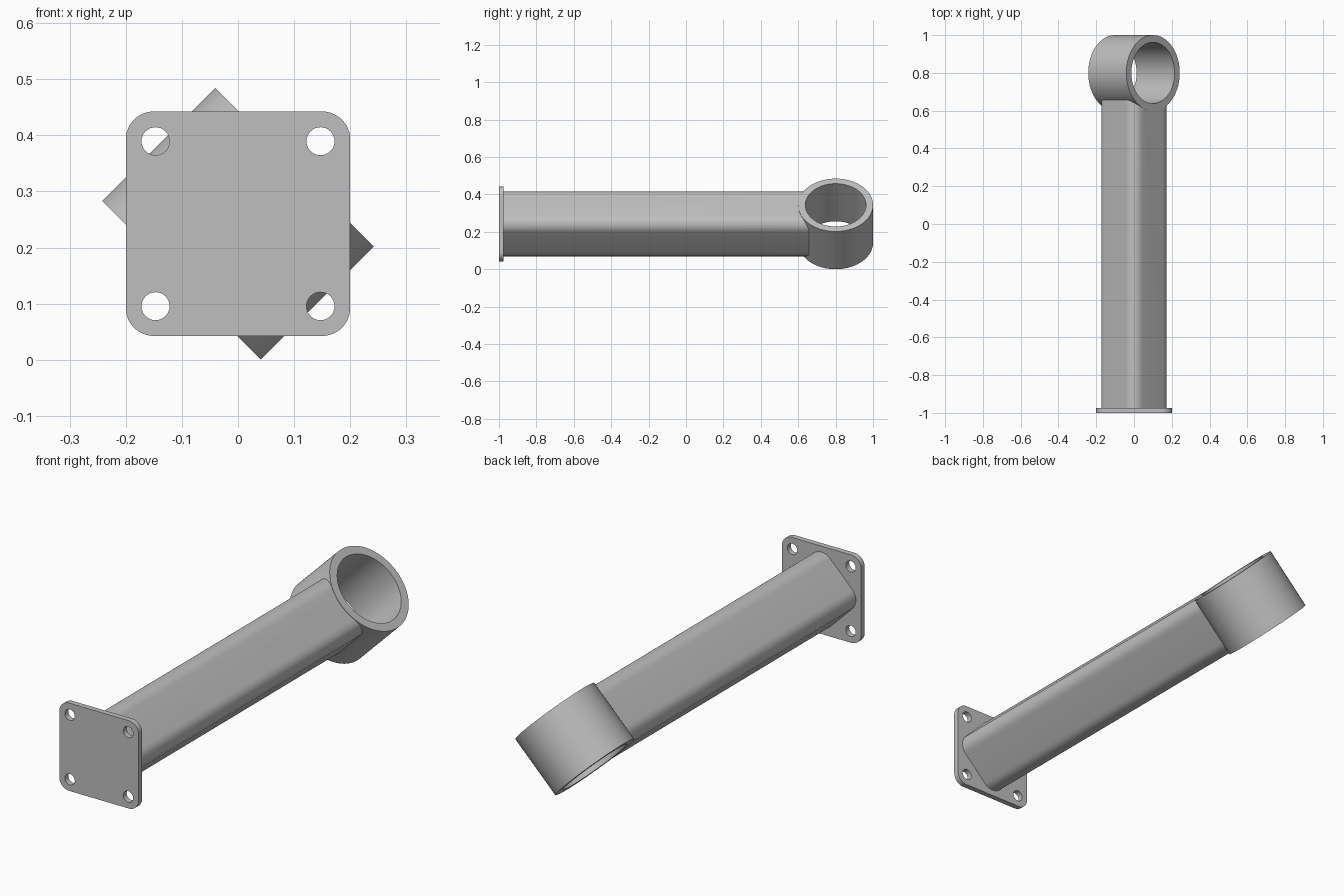
import bpy, bmesh
from math import pi, sin, cos, radians

default = bpy.data.objects.get("Cube")
if default:
    bpy.data.objects.remove(default, do_unlink=True)

AXIS_Z = 0.2425          # height of the arm's centre line
RING_Y = 0.8             # centre of the ring along the arm

steel = bpy.data.materials.new("grey steel")
steel.use_nodes = True
colour = (0.52, 0.52, 0.52, 1)
steel.diffuse_color = colour
steel.node_tree.nodes["Principled BSDF"].inputs["Base Color"].default_value = colour


def circle(radius, cx=0, cy=0, steps=96):
    return [(cx + radius * cos(2 * pi * i / steps), cy + radius * sin(2 * pi * i / steps))
            for i in range(steps)]


def rounded_square(half, radius, steps=12):
    points = []
    inner = half - radius
    for quarter, (sx, sy) in enumerate([(1, 1), (-1, 1), (-1, -1), (1, -1)]):
        for i in range(steps + 1):
            a = (quarter + i / steps) * pi / 2
            points.append((sx * inner + radius * cos(a), sy * inner + radius * sin(a)))
    return points


def extrude(name, outlines, length, location, rotation):
    """Solid from flat outlines; inner outlines become holes."""
    curve = bpy.data.curves.new(name, 'CURVE')
    curve.dimensions = '2D'
    curve.fill_mode = 'BOTH'
    curve.extrude = length / 2
    for outline in outlines:
        spline = curve.splines.new('POLY')
        spline.points.add(len(outline) - 1)
        for point, (x, y) in zip(spline.points, outline):
            point.co = (x, y, 0, 1)
        spline.use_cyclic_u = True
    obj = bpy.data.objects.new(name, curve)
    bpy.context.collection.objects.link(obj)
    obj.location = location
    obj.rotation_euler = rotation
    bpy.ops.object.select_all(action='DESELECT')
    obj.select_set(True)
    bpy.context.view_layer.objects.active = obj
    bpy.ops.object.convert(target='MESH')
    obj = bpy.context.object
    bm = bmesh.new()
    bm.from_mesh(obj.data)
    bmesh.ops.remove_doubles(bm, verts=bm.verts, dist=0.0001)
    bmesh.ops.recalc_face_normals(bm, faces=bm.faces)
    bm.to_mesh(obj.data)
    bm.free()
    obj.data.materials.clear()
    obj.data.materials.append(steel)
    bpy.ops.object.shade_smooth_by_angle(angle=radians(30))
    return obj


# Mounting plate with four bolt holes
holes = [circle(0.025, sx * 0.147, sy * 0.147, 32) for sx in (-1, 1) for sy in (-1, 1)]
extrude("mounting_plate", [rounded_square(0.2, 0.05)] + holes, 0.025,
        (0, -0.9875, AXIS_Z), (pi / 2, 0, 0))

# Ring, tilted sideways
tilt = (0, pi / 4, 0)
extrude("ring", [circle(0.2), circle(0.162)], 0.285, (0, RING_Y, AXIS_Z), tilt)

# Rounded square arm, turned to match the ring
start, end = -0.98, 0.75
arm = extrude("arm", [rounded_square(0.1405, 0.062)], end - start,
              (0, (start + end) / 2, AXIS_Z), (pi / 2, pi / 4, 0))

# Trim the arm's end to sit inside the ring wall
cutter = extrude("ring_cutter", [circle(0.18)], 0.6, (0, RING_Y, AXIS_Z), tilt)
cutter.hide_render = True
trim = arm.modifiers.new("trim", 'BOOLEAN')
trim.operation = 'DIFFERENCE'
trim.solver = 'EXACT'
trim.object = cutter
bpy.ops.object.select_all(action='DESELECT')
arm.select_set(True)
bpy.context.view_layer.objects.active = arm
bpy.ops.object.modifier_apply(modifier="trim")
bpy.data.objects.remove(cutter, do_unlink=True)
bpy.ops.object.shade_smooth_by_angle(angle=radians(30))
